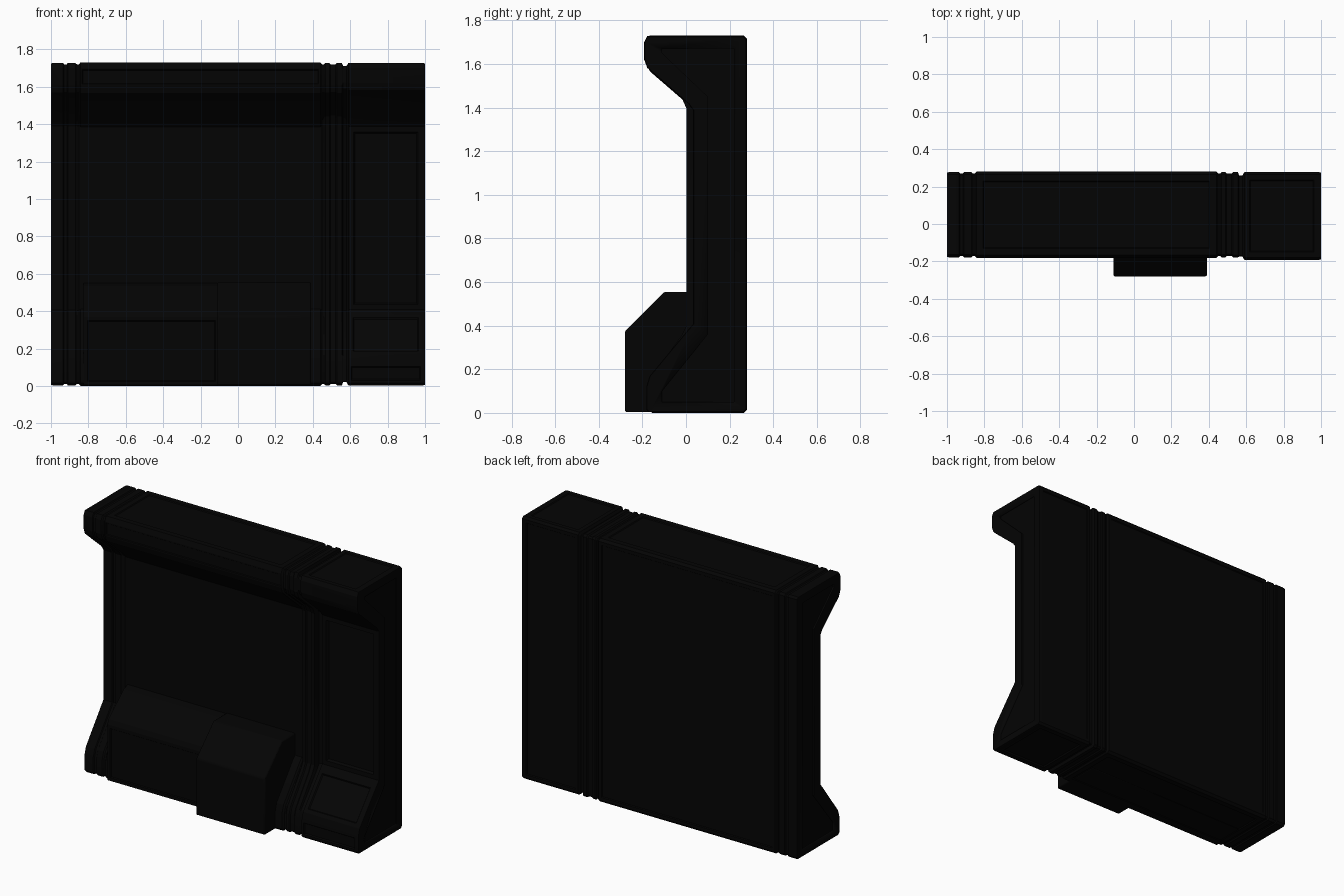
import bpy, bmesh
from mathutils import Vector

if "Cube" in bpy.data.objects:
    bpy.data.objects.remove(bpy.data.objects["Cube"])

dark = bpy.data.materials.new("dark_metal")
dark.diffuse_color = (0.0012, 0.0012, 0.0012, 1)
dark.use_nodes = True
dark.node_tree.nodes["Principled BSDF"].inputs["Base Color"].default_value = dark.diffuse_color


def finish(bm, name, bevel=0):
    me = bpy.data.meshes.new(name)
    bm.to_mesh(me)
    bm.free()
    ob = bpy.data.objects.new(name, me)
    bpy.context.collection.objects.link(ob)
    me.materials.append(dark)
    if bevel:
        m = ob.modifiers.new("bevel", "BEVEL")
        m.width, m.segments, m.limit_method = bevel, 2, "ANGLE"
    bpy.ops.object.select_all(action="DESELECT")
    ob.select_set(True)
    bpy.context.view_layer.objects.active = ob
    bpy.ops.object.shade_smooth_by_angle(angle=0.35)
    return ob


def loft(rings):
    """Skin closed rings; returns the mesh and faces keyed by (ring, segment)."""
    bm = bmesh.new()
    vs = [[bm.verts.new(p) for p in r] for r in rings]
    n = len(rings[0])
    quads = {}
    for s in range(len(vs) - 1):
        for i in range(n):
            j = (i + 1) % n
            quads[s, i] = bm.faces.new((vs[s][i], vs[s][j], vs[s + 1][j], vs[s + 1][i]))
    bm.faces.new(vs[0])
    bm.faces.new(vs[-1])
    bmesh.ops.recalc_face_normals(bm, faces=bm.faces)
    return bm, quads


def recess(bm, face, margin, depth):
    # thin sloped lip, then a flat sunken panel
    bmesh.ops.inset_individual(bm, faces=[face], thickness=margin, depth=0)
    bmesh.ops.inset_individual(bm, faces=[face], thickness=min(depth, 0.012), depth=-depth)


def extrude(name, pts, x0, x1, panels=(), bevel=0):
    bm, quads = loft([[(x, y, z) for y, z in pts] for x in (x0, x1)])
    for seg, margin, depth in panels:
        recess(bm, quads[0, seg], margin, depth)
    return finish(bm, name, bevel)


# wall cross-section (y, z): flat back, overhanging top lip, sloped foot
P = [(.28, .015), (.28, 1.715), (.265, 1.73), (-.18, 1.73), (-.195, 1.70), (-.195, 1.62),
     (-.18, 1.58), (-.02, 1.44), (0, 1.395), (0, .4), (-.02, .36), (-.17, .17),
     (-.185, .12), (-.185, .015), (-.17, 0), (.265, 0)]
FRONT = (3, 4, 5, 6, 11, 12, 13, 14)
LIFT = {7: -.87, 8: -.3, 9: .3, 10: .87}   # keeps slopes parallel when the wall is pushed back


def section(x, d, mid, front=0):
    """Cross-section shrunk by d, mid wall pushed back by mid, lip and foot by front."""
    pts = []
    for i, (y, z) in enumerate(P):
        if i in LIFT:
            y, z = y + mid, z + mid * LIFT[i]
        elif i in FRONT:
            y += front
            z -= front if i in (5, 6) else 0
        pts.append(Vector((y, z)))
    out = []
    for i, p in enumerate(pts):
        a = (p - pts[i - 1]).normalized()
        b = (pts[(i + 1) % len(pts)] - p).normalized()
        na, nb = Vector((-a.y, a.x)), Vector((-b.y, b.x))
        q = p + (na + nb) * (d / (1 + na.dot(nb)))
        out.append((x, q.x, q.y))
    return out


# stations along x: (x, shrink, wall push-back, lip/foot push-back)
F = .014
stations = [(-1, .006, .025, F), (-.99, .003, .025, F), (-.935, .003, .025, F),
            (-.93, .01, .025, F), (-.915, .01, .025, F), (-.91, .003, .025, F),
            (-.87, .003, .025, F), (-.862, .01, .025, F), (-.85, .01, .03, F),
            (-.842, 0, .035, F), (.44, 0, .035, F),
            (.45, .01, .03, F), (.46, .01, .01, F), (.468, .003, 0, F), (.488, .003, 0, F),
            (.495, .01, 0, F), (.522, .01, 0, F), (.53, .002, 0, F), (.555, .002, 0, F),
            (.562, .02, .02), (.58, .02, .03), (.59, .003, .03), (.99, .003, .03), (1, .006, .03)]
bm, quads = loft([section(*s) for s in stations])
MAIN, SIDE = 9, 21
for st, seg, margin, depth in [
        (MAIN, 0, .03, .006), (MAIN, 2, .05, .006), (MAIN, 4, .012, .005), (MAIN, 14, .05, .006),
        (SIDE, 0, .03, .006), (SIDE, 2, .04, .006), (SIDE, 8, .04, .016), (SIDE, 10, .035, .008),
        (SIDE, 12, .02, .008), (SIDE, 14, .05, .008)]:
    recess(bm, quads[st, seg], margin, depth)
wall = finish(bm, "wall_body")

# shallow recessed panels on both end faces
end_panel = [(.22, .05), (.22, 1.67), (-.11, 1.67), (-.11, 1.65), (.1, 1.45),
             (.1, .36), (-.11, .1), (-.11, .05)]
for name, x0, x1 in (("left", -1.1, -.99), ("right", .99, 1.1)):
    cut = extrude(name + "_end_panel_cutter", end_panel, x0, x1)
    cut.hide_render = True
    cut.hide_set(True)
    m = wall.modifiers.new(name + "_end_panel", "BOOLEAN")
    m.operation, m.solver, m.object = "DIFFERENCE", "EXACT", cut

# low console along the foot of the main panel
extrude("console_left",
        [(.06, .004), (.06, .55), (.03, .55), (-.01, .535), (-.167, .4), (-.179, .37), (-.179, .004)],
        -.825, -.1, [(5, .03, .006)])

# deeper console block beside it
extrude("console_block",
        [(.06, .004), (.06, .555), (-.1, .555), (-.28, .375), (-.28, .004)],
        -.11, .39, bevel=.008)
